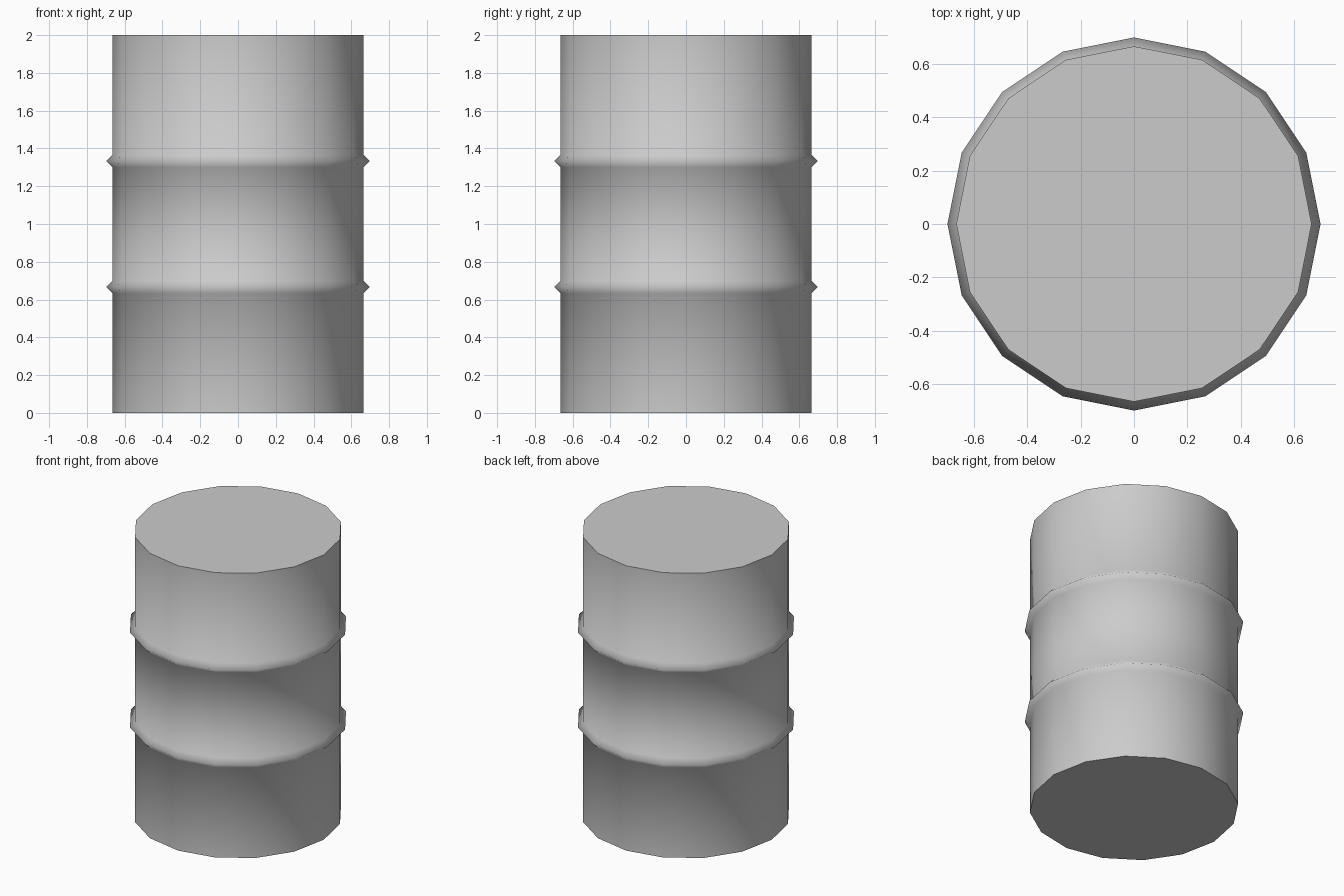
import bpy, bmesh
from math import cos, sin, tau

cube = bpy.data.objects.get("Cube")
if cube:
    bpy.data.objects.remove(cube, do_unlink=True)

# Plain grey paint
grey = bpy.data.materials.new("grey_paint")
grey.use_nodes = True
colour = (0.6, 0.6, 0.6, 1)
grey.diffuse_color = colour
grey.node_tree.nodes["Principled BSDF"].inputs["Base Color"].default_value = colour

SIDES = 16
RADIUS = 0.665
RIB = 0.033

# Wall profile: straight body with two pointed ribs
profile = [(RADIUS, 0)]
for z in (2 / 3, 4 / 3):
    profile += [(RADIUS, z - RIB), (RADIUS + RIB, z), (RADIUS, z + RIB)]
profile.append((RADIUS, 2))

bm = bmesh.new()
rings = [[bm.verts.new((r * cos(tau * i / SIDES), r * sin(tau * i / SIDES), z))
          for i in range(SIDES)] for r, z in profile]

# Smooth wall
for low, high in zip(rings, rings[1:]):
    for i in range(SIDES):
        j = (i + 1) % SIDES
        bm.faces.new((low[i], low[j], high[j], high[i])).smooth = True

# Flat lid and base
bm.faces.new(rings[-1])
bm.faces.new(rings[0][::-1])

mesh = bpy.data.meshes.new("barrel_body")
bm.to_mesh(mesh)
bm.free()
mesh.materials.append(grey)
barrel = bpy.data.objects.new("barrel_body", mesh)
bpy.context.collection.objects.link(barrel)
